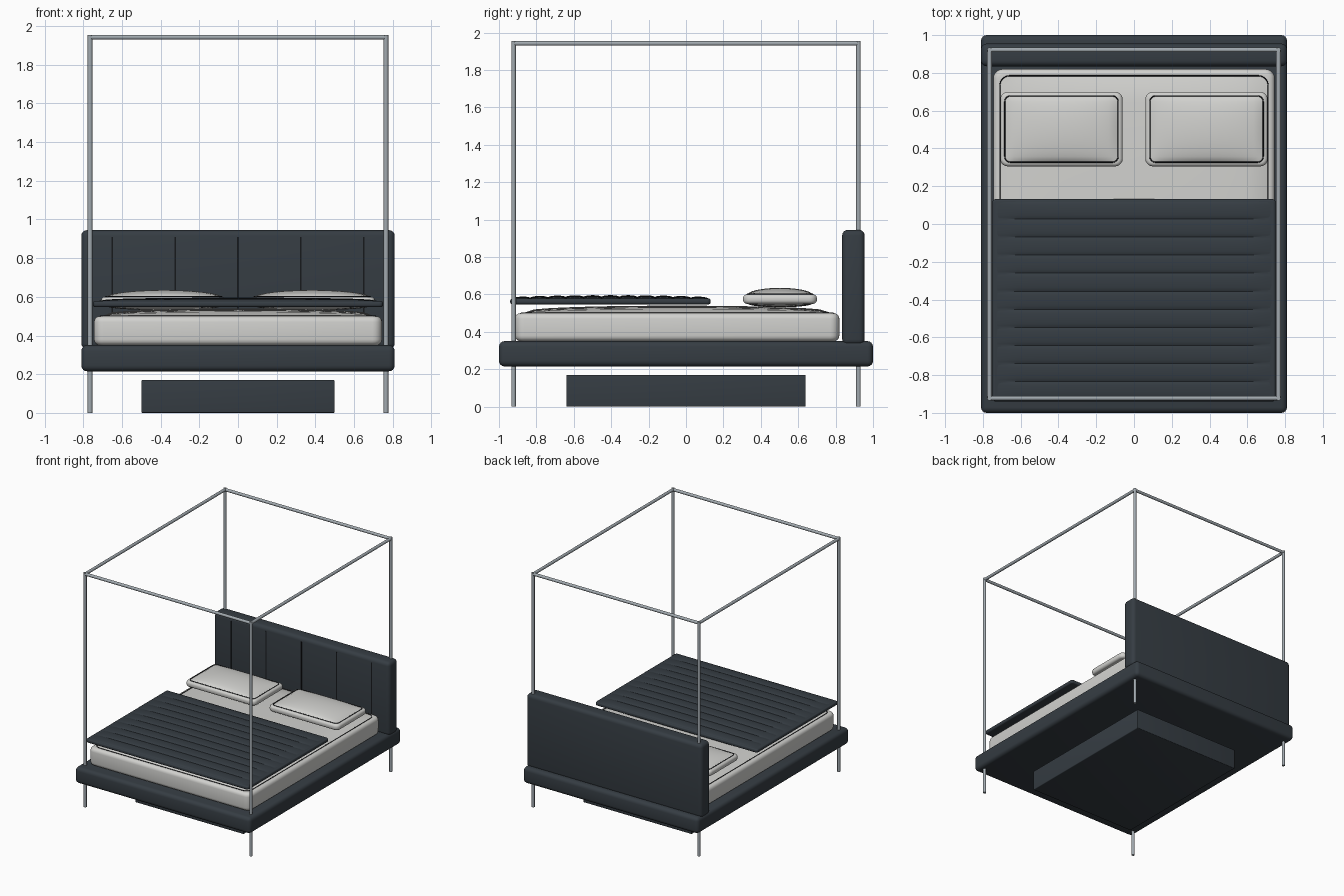
import bpy, bmesh, math
from mathutils import Vector

if "Cube" in bpy.data.objects:
    bpy.data.objects.remove(bpy.data.objects["Cube"], do_unlink=True)


def material(name, r, g, b):
    m = bpy.data.materials.new(name)
    m.use_nodes = True
    m.diffuse_color = (r, g, b, 1)
    m.node_tree.nodes["Principled BSDF"].inputs["Base Color"].default_value = (r, g, b, 1)
    return m


slate = material("slate fabric", 0.036, 0.046, 0.056)
linen = material("pale linen", 0.64, 0.64, 0.62)
steel = material("brushed steel", 0.36, 0.40, 0.43)
seam = material("dark seam", 0.008, 0.009, 0.011)


def finish(bm, name, mat):
    bmesh.ops.recalc_face_normals(bm, faces=bm.faces)
    mesh = bpy.data.meshes.new(name)
    bm.to_mesh(mesh)
    bm.free()
    ob = bpy.data.objects.new(name, mesh)
    bpy.context.collection.objects.link(ob)
    mesh.materials.append(mat)
    bpy.ops.object.select_all(action='DESELECT')
    ob.select_set(True)
    bpy.context.view_layer.objects.active = ob
    bpy.ops.object.shade_smooth_by_angle(angle=math.radians(35))
    return ob


def box(name, mat, xs, ys, zs, bevel=0.0, corner=0.0):
    """Box between limits; corner rounds the upright edges, bevel the rest."""
    bm = bmesh.new()
    bmesh.ops.create_cube(bm, size=1)
    for v in bm.verts:
        v.co = Vector([(a + b) / 2 + c * (b - a) for c, (a, b) in zip(v.co, (xs, ys, zs))])
    if corner:
        upright = [e for e in bm.edges if abs(e.verts[0].co.z - e.verts[1].co.z) > 1e-4]
        bmesh.ops.bevel(bm, geom=upright, offset=corner, segments=5, profile=0.5, affect='EDGES')
        bm.normal_update()
        rims = [e for e in bm.edges if abs(e.verts[0].co.z - e.verts[1].co.z) < 1e-4]
    else:
        rims = bm.edges[:]
    if bevel:
        bmesh.ops.bevel(bm, geom=rims, offset=bevel, segments=4, profile=0.5, affect='EDGES')
    return finish(bm, name, mat)


def dome(name, mat, xs, ys, z, height, power, nx=24, ny=24, ribs=0):
    """Padded surface rising from a flat rim, optionally quilted across."""
    bm = bmesh.new()
    bmesh.ops.create_grid(bm, x_segments=nx, y_segments=ny, size=1)
    for v in bm.verts:
        u, w = v.co.x, v.co.y
        h = height * max(0, (1 - u * u) * (1 - w * w)) ** power
        if ribs:
            h += 0.008 * abs(math.sin(math.pi * ribs * (w + 1) / 2)) ** 0.5 * (1 - u ** 16)
        v.co = ((xs[0] + xs[1]) / 2 + u * (xs[1] - xs[0]) / 2,
                (ys[0] + ys[1]) / 2 + w * (ys[1] - ys[0]) / 2, z + h)
    ob = finish(bm, name, mat)
    # keep the open padded surface facing outward
    if (ob.data.polygons[len(ob.data.polygons) // 2].normal.z < 0) == (height > 0):
        ob.data.flip_normals()
    return ob


def tube(name, mat, points, radius, cyclic=False):
    cu = bpy.data.curves.new(name, 'CURVE')
    cu.dimensions = '3D'
    cu.bevel_depth = radius
    cu.bevel_resolution = 3
    cu.use_fill_caps = True
    sp = cu.splines.new('POLY')
    sp.points.add(len(points) - 1)
    for p, co in zip(sp.points, points):
        p.co = (*co, 1)
    sp.use_cyclic_u = cyclic
    cu.materials.append(mat)
    ob = bpy.data.objects.new(name, cu)
    bpy.context.collection.objects.link(ob)
    return ob


def piping(name, xs, ys, z, cut):
    pts = []
    for cx, cy, start in ((1, 1, 0), (0, 1, 90), (0, 0, 180), (1, 0, 270)):
        ox = xs[cx] - cut * (2 * cx - 1)
        oy = ys[cy] - cut * (2 * cy - 1)
        for k in range(5):
            a = math.radians(start + k * 22.5)
            pts.append((ox + cut * math.cos(a), oy + cut * math.sin(a), z))
    tube(name, seam, pts, 0.003, True)


# Upholstered base, plinth and headboard
box("bed_base", slate, (-0.81, 0.81), (-1, 1), (0.215, 0.35), 0.03)
box("plinth", slate, (-0.5, 0.5), (-0.64, 0.64), (0, 0.17), 0.006)
box("headboard", slate, (-0.81, 0.81), (0.835, 0.955), (0.33, 0.945), 0.03)
for i in range(-2, 3):
    x = i * 0.325
    box(f"headboard_seam_{i + 3}", seam, (x - 0.004, x + 0.004), (0.833, 0.838), (0.36, 0.91))

# Canopy posts and rails
PX, PY, TOP, R = 0.765, 0.922, 1.942, 0.0125
for side, sx in (("left", 1), ("right", -1)):
    for end, sy in (("front", -1), ("back", 1)):
        tube(f"{end}_{side}_post", steel, [(sx * PX, sy * PY, 0), (sx * PX, sy * PY, TOP + R)], R)
    tube(f"{side}_rail", steel, [(sx * PX, -PY, TOP), (sx * PX, PY, TOP)], R)
for end, sy in (("front", -1), ("back", 1)):
    tube(f"{end}_rail", steel, [(-PX, sy * PY, TOP), (PX, sy * PY, TOP)], R)

# Mattress with crowned top
box("mattress", linen, (-0.745, 0.745), (-0.915, 0.82), (0.35, 0.50), 0.03, 0.05)
dome("mattress_top", linen, (-0.71, 0.71), (-0.88, 0.785), 0.498, 0.042, 0.35)
piping("mattress_piping", (-0.71, 0.71), (-0.88, 0.785), 0.501, 0.05)

# Quilted blanket
box("blanket", slate, (-0.75, 0.75), (-0.94, 0.132), (0.547, 0.578), 0.012, 0.02)
dome("blanket_quilting", slate, (-0.74, 0.74), (-0.93, 0.122), 0.576, 0.012, 0.6, 24, 110, 11)

# Pillows
for side, s in (("left", 1), ("right", -1)):
    xs = sorted((s * 0.06, s * 0.708))
    inner = (xs[0] + 0.024, xs[1] - 0.024)
    box(f"{side}_pillow", linen, xs, (0.305, 0.70), (0.55, 0.60), 0.02, 0.04)
    dome(f"{side}_pillow_top", linen, inner, (0.327, 0.678), 0.599, 0.036, 0.55)
    dome(f"{side}_pillow_underside", linen, inner, (0.327, 0.678), 0.551, -0.02, 0.55)
    piping(f"{side}_pillow_piping", inner, (0.327, 0.678), 0.601, 0.03)
